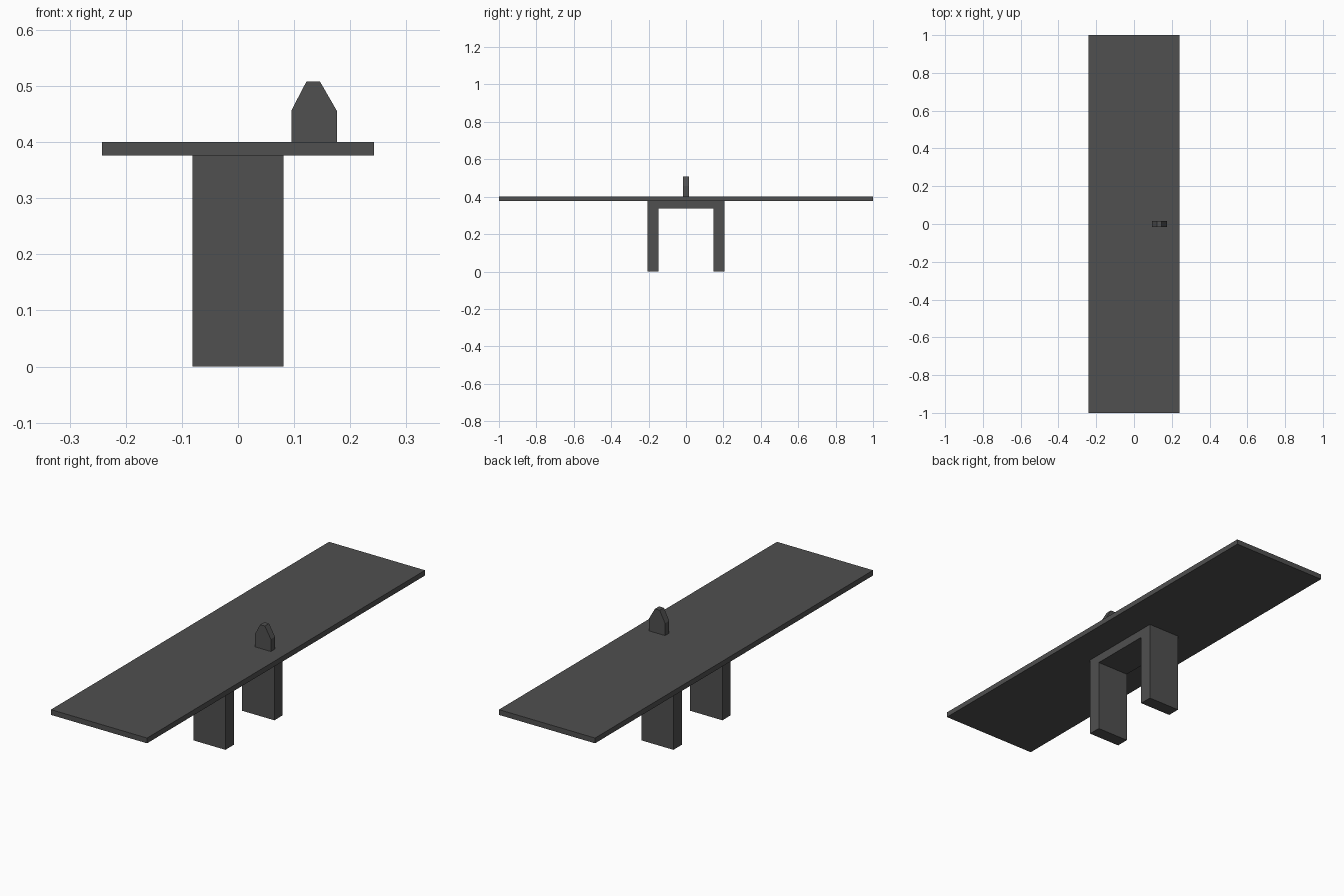
import bpy, bmesh
from mathutils import Vector

if "Cube" in bpy.data.objects:
    bpy.data.objects.remove(bpy.data.objects["Cube"])

# Dark grey used on every part
dark = bpy.data.materials.new("dark_grey")
dark.diffuse_color = (0.08, 0.08, 0.08, 1)
dark.use_nodes = True
dark.node_tree.nodes["Principled BSDF"].inputs["Base Color"].default_value = dark.diffuse_color


def extrude_profile(name, points, start, depth):
    """Make a solid from a closed outline by extruding it along depth."""
    bm = bmesh.new()
    face = bm.faces.new([bm.verts.new(Vector(p) + Vector(start)) for p in points])
    new = bmesh.ops.extrude_face_region(bm, geom=[face])["geom"]
    verts = [v for v in new if isinstance(v, bmesh.types.BMVert)]
    bmesh.ops.translate(bm, verts=verts, vec=depth)
    bmesh.ops.recalc_face_normals(bm, faces=bm.faces)
    mesh = bpy.data.meshes.new(name)
    bm.to_mesh(mesh)
    bm.free()
    mesh.materials.append(dark)
    obj = bpy.data.objects.new(name, mesh)
    bpy.context.collection.objects.link(obj)
    return obj


# Long flat top board
w, z0, z1 = 0.242, 0.376, 0.4
board = [(-w, 0, z0), (w, 0, z0), (w, 0, z1), (-w, 0, z1)]
extrude_profile("top_board", board, (0, -1, 0), (0, 2, 0))

# Arch-shaped stand: two legs joined by a crossbar under the board
outer, inner, bar = 0.206, 0.146, 0.337
half = [(outer, z0), (outer, 0), (inner, 0), (inner, bar)]
arch = [(0, y, z) for y, z in half] + [(0, -y, z) for y, z in reversed(half)]
extrude_profile("stand", arch, (-0.081, 0, 0), (0.162, 0, 0))

# Small tapered upright tab on the board
tab = [(0.095, 0, z1), (0.176, 0, z1), (0.176, 0, 0.456),
       (0.146, 0, 0.508), (0.122, 0, 0.508), (0.095, 0, 0.456)]
extrude_profile("upright_tab", tab, (0, -0.015, 0), (0, 0.03, 0))
